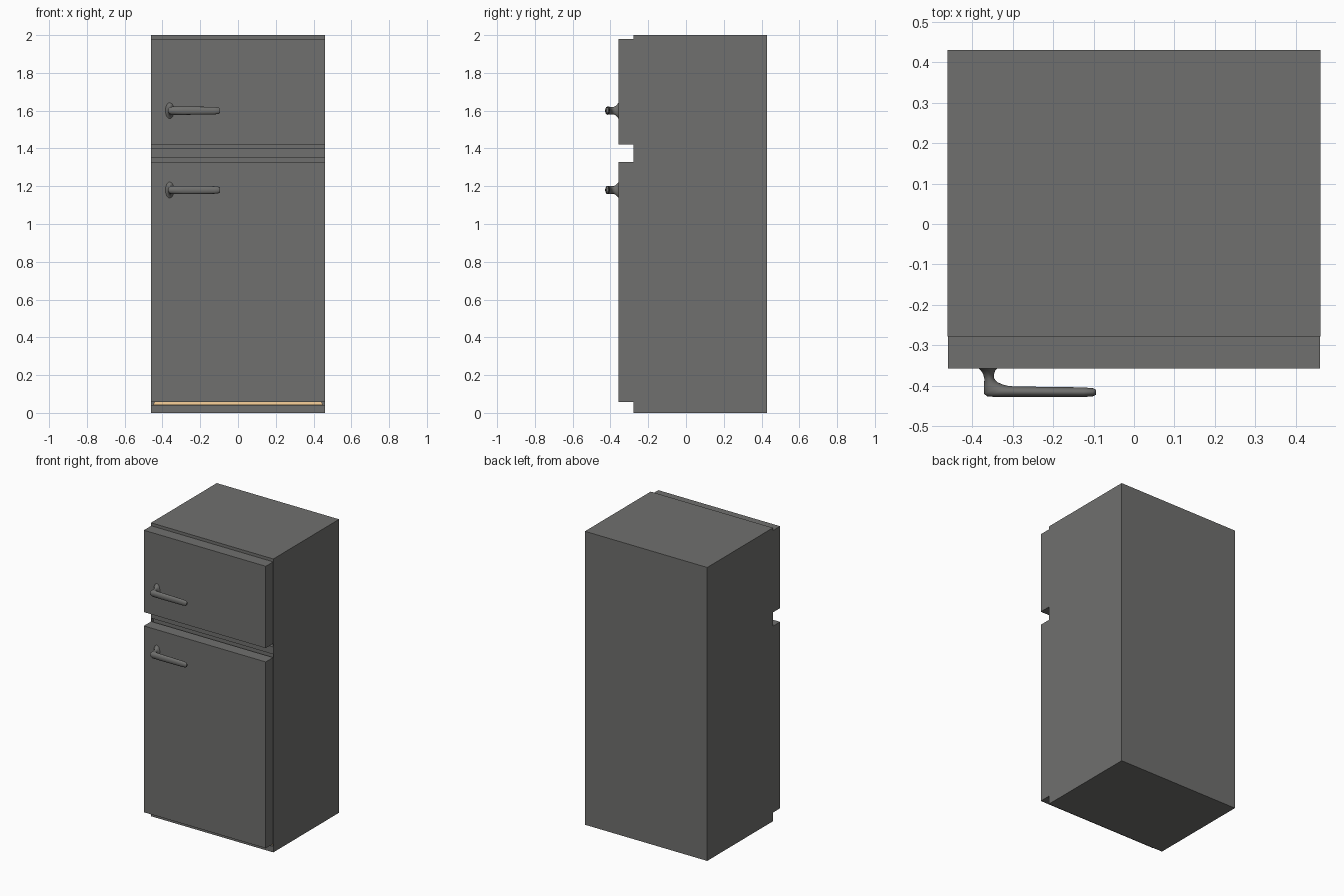
import bpy, bmesh, math
from mathutils import Vector

if "Cube" in bpy.data.objects:
    bpy.data.objects.remove(bpy.data.objects["Cube"])


def material(name, color):
    mat = bpy.data.materials.new(name)
    mat.diffuse_color = color
    mat.use_nodes = True
    mat.node_tree.nodes["Principled BSDF"].inputs["Base Color"].default_value = mat.diffuse_color
    return mat


dark = material("dark_grey", (.162, .162, .156, 1))
tan = material("tan", (.95, .64, .33, 1))


def mesh_object(name, bm, mat):
    bmesh.ops.recalc_face_normals(bm, faces=bm.faces[:])
    me = bpy.data.meshes.new(name)
    bm.to_mesh(me)
    bm.free()
    me.materials.append(mat)
    ob = bpy.data.objects.new(name, me)
    bpy.context.collection.objects.link(ob)
    return ob


def box(name, lo, hi, mat=dark):
    bm = bmesh.new()
    bmesh.ops.create_cube(bm, size=1)
    for v in bm.verts:
        v.co = Vector([(a + b) / 2 + c * (b - a) for a, b, c in zip(lo, hi, v.co)])
    return mesh_object(name, bm, mat)


# Cabinet with a shallow recess behind each door
cabinet = box("cabinet", (-.461, -.278, 0), (.461, .43, 2))
for name, z0, z1 in (("fridge_recess", .04, 1.35), ("freezer_recess", 1.40, 1.975)):
    cutter = box(name, (-.458, -.35, z0), (.458, -.255, z1))
    cutter.hide_render = True
    cutter.hide_viewport = True
    cutter.display_type = 'WIRE'
    mod = cabinet.modifiers.new(name, 'BOOLEAN')
    mod.operation = 'DIFFERENCE'
    mod.solver = 'EXACT'
    mod.object = cutter

# Tan strip at the bottom of the fridge compartment
tray = box("bottom_strip", (-.45, -.268, .041), (.45, -.256, .09), tan)
for v in tray.data.vertices:
    if v.co.z > .05:
        v.co.x *= .95

# Doors
box("fridge_door", (-.4595, -.3575, .058), (.4595, -.278, 1.328))
box("freezer_door", (-.4595, -.3575, 1.422), (.4595, -.278, 1.98))

# Handle sections: outer point x, y, inner point x, y, half height
SECTIONS = [
    (-.385, -.357, -.338, -.357, .043), (-.379, -.362, -.343, -.362, .036),
    (-.373, -.371, -.346, -.371, .026), (-.370, -.383, -.346, -.382, .020),
    (-.371, -.402, -.338, -.391, .020), (-.371, -.420, -.325, -.397, .021),
    (-.362, -.427, -.308, -.401, .022), (-.290, -.428, -.275, -.402, .022),
    (-.200, -.428, -.200, -.403, .021), (-.125, -.428, -.125, -.404, .020),
    (-.102, -.426, -.102, -.406, .017), (-.094, -.422, -.094, -.410, .010)]


def handle(name, z, sides=24):
    bm = bmesh.new()
    rings = []
    for ax, ay, bx, by, h in SECTIONS:
        a, b = Vector((ax, ay, z)), Vector((bx, by, z))
        ring = []
        for i in range(sides):
            t = math.tau * i / sides
            p = (a + b) / 2 + (b - a) / 2 * math.cos(t)
            ring.append(bm.verts.new(p + Vector((0, 0, h * math.sin(t)))))
        rings.append(ring)
    for r, s in zip(rings, rings[1:]):
        for i in range(sides):
            j = (i + 1) % sides
            bm.faces.new((r[i], r[j], s[j], s[i]))
    bm.faces.new(rings[0])
    bm.faces.new(rings[-1])
    ob = mesh_object(name, bm, dark)
    bpy.ops.object.select_all(action='DESELECT')
    ob.select_set(True)
    bpy.context.view_layer.objects.active = ob
    bpy.ops.object.shade_smooth_by_angle(angle=math.radians(50))


# Matching handles on both doors
handle("freezer_handle", 1.60)
handle("fridge_handle", 1.18)
